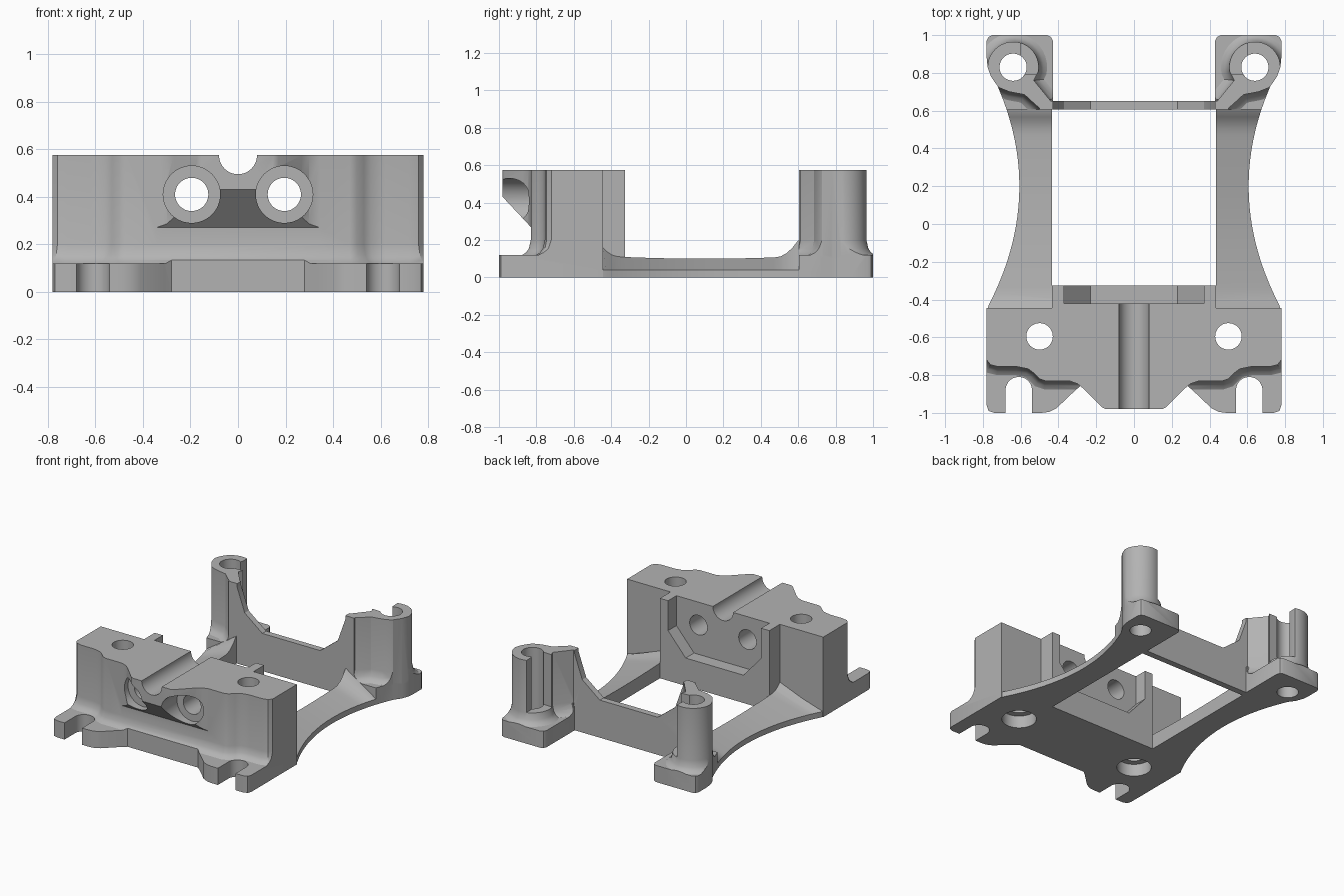
import bpy, bmesh, math
from mathutils import Vector

cube = bpy.data.objects.get("Cube")
if cube:
    bpy.data.objects.remove(cube, do_unlink=True)

TOP = 0.575   # full height
PAD = 0.12    # foot plate thickness

grey = bpy.data.materials.new("light_grey")
grey.use_nodes = True
grey.diffuse_color = (0.45, 0.45, 0.45, 1)
grey.node_tree.nodes["Principled BSDF"].inputs["Base Color"].default_value = (0.45, 0.45, 0.45, 1)


def make(name, rings):
    """Closed solid from a list of matching point rings."""
    bm = bmesh.new()
    loops = [[bm.verts.new(p) for p in ring] for ring in rings]
    n = len(loops[0])
    for a, b in zip(loops, loops[1:]):
        for i in range(n):
            bm.faces.new((a[i], a[(i + 1) % n], b[(i + 1) % n], b[i]))
    bm.faces.new(loops[0][::-1])
    bm.faces.new(loops[-1])
    bmesh.ops.recalc_face_normals(bm, faces=bm.faces)
    mesh = bpy.data.meshes.new(name)
    bm.to_mesh(mesh)
    bm.free()
    mesh.materials.append(grey)
    ob = bpy.data.objects.new(name, mesh)
    bpy.context.collection.objects.link(ob)
    return ob


def offset(pts, d):
    """Grow a counter-clockwise outline by d."""
    out = []
    for i, p in enumerate(pts):
        p = Vector(p)
        e1 = (p - Vector(pts[i - 1])).normalized()
        e2 = (Vector(pts[(i + 1) % len(pts)]) - p).normalized()
        n1, n2 = Vector((e1.y, -e1.x)), Vector((e2.y, -e2.x))
        out.append(p + (n1 + n2) * d / max(0.5, 1 + n1.dot(n2)))
    return out


def prism(name, pts, lo, hi, axis="z"):
    place = {"z": lambda a, b, t: (a, b, t),
             "y": lambda a, b, t: (a, t, b),
             "x": lambda a, b, t: (t, a, b)}[axis]
    return make(name, [[place(a, b, t) for a, b in pts] for t in (lo, hi)])


def flared(name, pts):
    """Upright wall with a concave fillet where it meets the foot plate."""
    layers = [(0.045, 0.1), (0.045, PAD), (0.025, 0.133), (0.01, 0.155), (0, 0.2), (0, TOP)]
    return make(name, [[(p[0], p[1], z) for p in offset(pts, d)] for d, z in layers])


def arc(cx, cy, r, a0, a1, n=24):
    angles = [math.radians(a0 + (a1 - a0) * i / n) for i in range(n + 1)]
    return [(cx + r * math.cos(a), cy + r * math.sin(a)) for a in angles]


def rod(cx, cy, r, lo, hi, axis="z"):
    return prism("cutter", arc(cx, cy, r, 0, 360, 48)[:-1], lo, hi, axis)


def boolean(target, tool, op):
    mod = target.modifiers.new(op.lower(), "BOOLEAN")
    mod.operation, mod.solver, mod.object = op, "EXACT", tool
    bpy.context.view_layer.objects.active = target
    bpy.ops.object.modifier_apply(modifier=mod.name)
    bpy.data.objects.remove(tool, do_unlink=True)


def both(half):
    return half + [(-x, y) for x, y in reversed(half)]


def side(pts, s):
    return pts if s > 0 else [(-x, y) for x, y in reversed(pts)]


def rail_edge(y):
    return 0.607 + 0.41 * (y - 0.2) ** 2


# Front foot plate with two ears
front_pad = both([(0.28, -0.855), (0.31, -0.88), (0.41, -0.975), (0.45, -0.995), (0.49, -1),
                  (0.74, -1), (0.77, -0.99), (0.78, -0.96), (0.78, -0.445), (0.435, -0.445),
                  (0.435, -0.325)])
body = prism("mounting_bracket", front_pad, 0, PAD)

# Front block, flared at its foot and trimmed to the plate
block = flared("front_block", both([
    (0.47, -0.83), (0.5, -0.82), (0.53, -0.79), (0.56, -0.767), (0.62, -0.755), (0.72, -0.755),
    (0.76, -0.745), (0.78, -0.72), (0.78, -0.445), (0.47, -0.445), (0.445, -0.435),
    (0.435, -0.41), (0.435, -0.325)]))
boolean(block, prism("cutter", front_pad, -0.1, 0.7), "INTERSECT")

# Overhanging nose with a sloped underside
nose = prism("nose", both([(0.15, -0.98), (0.17, -0.97), (0.27, -0.87), (0.3, -0.845),
                           (0.36, -0.825), (0.36, -0.7)]), 0.2, TOP)
boolean(nose, prism("cutter", [(-0.83, 0.1), (-0.83, 0.27), (-0.98, 0.43), (-1.2, 0.43),
                               (-1.2, 0.1)], -0.5, 0.5, "x"), "DIFFERENCE")
boolean(block, nose, "UNION")
boolean(body, block, "UNION")

# Thin rear wall with a wide notch
boolean(body, prism("rear_wall", both([(0.5, 0), (0.5, TOP), (0.44, TOP), (0.37, 0.38),
                                       (0.23, 0.27)]), 0.605, 0.65, "y"), "UNION")

for s in (1, -1):
    # Side rail: waisted outer edge, top sloping outward
    rings = []
    for i in range(37):
        y = -0.46 + i * 1.12 / 36
        inner = 0.1 + 0.05 * (y - 0.1) ** 2
        inner += 6 * max(0, y - 0.48, -0.36 - y) ** 2
        x = min(0.78, rail_edge(y))
        rings.append([(s * 0.435, y, 0), (s * x, y, 0), (s * x, y, 0.04),
                      (s * 0.435, y, min(inner, 0.2))])
    boolean(body, make("side_rail", rings), "UNION")

    # Rear foot
    foot = side([(0.43, 0.605), (rail_edge(0.605), 0.605), (rail_edge(0.66), 0.66),
                 (rail_edge(0.73), 0.73), (0.757, 0.78), (0.775, 0.83), (0.78, 0.88),
                 (0.78, 0.97), (0.77, 0.99), (0.75, 1), (0.46, 1), (0.44, 0.99),
                 (0.43, 0.97)], s)
    boolean(body, prism("rear_foot", foot, 0, PAD), "UNION")

    # Rear post: angled arm ending in an open C-shaped ring
    post = flared("rear_post", side(
        [(0.43, 0.605), (0.49, 0.605), (0.52, 0.63), (0.58, 0.685), (0.66, 0.7), (0.71, 0.72)]
        + arc(0.64, 0.83, 0.135, -40, 190)
        + [(0.53, 0.76), (0.44, 0.65), (0.43, 0.65)], s))
    boolean(post, prism("cutter", foot, -0.1, 0.7), "INTERSECT")
    gap = side([(0.62, 0.85), (0.6, 0.9), (0.59, 1.1), (0.35, 1.1), (0.35, 0.8), (0.58, 0.79)], s)
    boolean(post, prism("cutter", gap, 0.2, 0.7), "DIFFERENCE")
    boolean(body, post, "UNION")

# Rear recess in the front block
boolean(body, prism("cutter", both([(0.23, 0.2), (0.37, 0.36), (0.37, 0.7)]),
                    -0.42, -0.2, "y"), "DIFFERENCE")
# Groove along the top centre
boolean(body, rod(0, TOP, 0.08, -1.2, -0.3, "y"), "DIFFERENCE")

for s in (1, -1):
    # Horizontal bolt holes with counterbores
    boolean(body, rod(s * 0.195, 0.41, 0.12, -1.2, -0.8, "y"), "DIFFERENCE")
    boolean(body, rod(s * 0.195, 0.41, 0.07, -1.1, -0.3, "y"), "DIFFERENCE")
    # Vertical bolt holes, recessed below
    boolean(body, rod(s * 0.5, -0.595, 0.07, -0.1, 0.8), "DIFFERENCE")
    boolean(body, rod(s * 0.5, -0.595, 0.115, -0.2, 0.09), "DIFFERENCE")
    # Rear post holes
    boolean(body, rod(s * 0.64, 0.83, 0.072, -0.1, 0.8), "DIFFERENCE")
    # Open slots in the front ears
    slot = [(0.54, -1.2), (0.68, -1.2)] + arc(0.61, -0.88, 0.07, 0, 180)
    boolean(body, prism("cutter", side(slot, s), -0.1, 0.3), "DIFFERENCE")

bpy.ops.object.select_all(action="DESELECT")
body.select_set(True)
bpy.context.view_layer.objects.active = body
bpy.ops.object.shade_smooth_by_angle(angle=math.radians(30))
